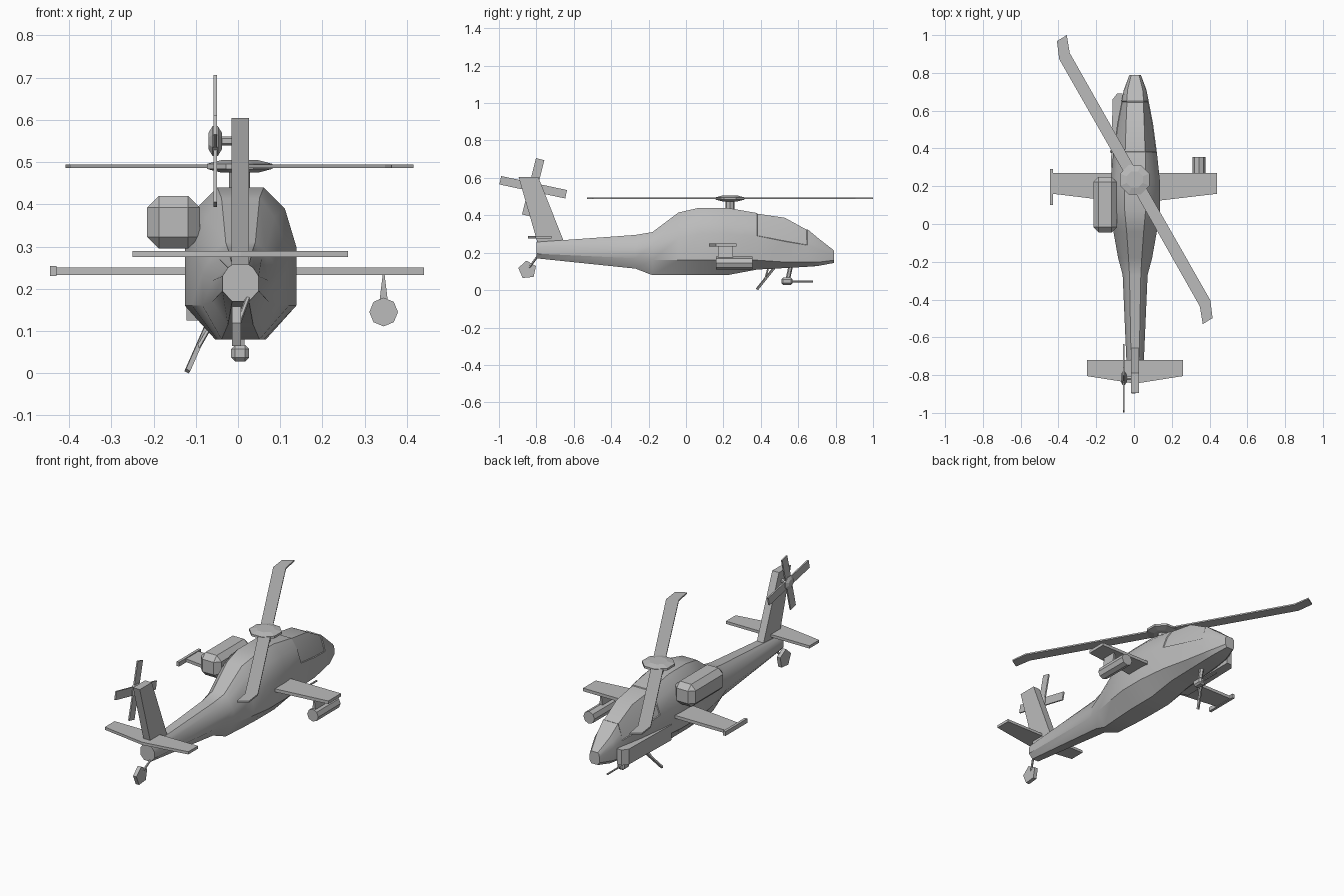
import bpy
import bmesh
from math import cos, sin, pi, radians, atan2
from mathutils import Matrix, Vector

default_cube = bpy.data.objects.get("Cube")
if default_cube:
    bpy.data.objects.remove(default_cube, do_unlink=True)

CENTRE = 0.006  # centre line of the hull

paint = bpy.data.materials.new("plain grey")
paint.use_nodes = True
grey = (0.5, 0.5, 0.5, 1)
paint.diffuse_color = grey
paint.node_tree.nodes["Principled BSDF"].inputs["Base Color"].default_value = grey


def finish(name, bm, smooth=False):
    """Turn a bmesh into a painted object."""
    bmesh.ops.recalc_face_normals(bm, faces=bm.faces)
    mesh = bpy.data.meshes.new(name)
    bm.to_mesh(mesh)
    bm.free()
    mesh.materials.append(paint)
    part = bpy.data.objects.new(name, mesh)
    bpy.context.collection.objects.link(part)
    if smooth:
        bpy.ops.object.select_all(action='DESELECT')
        part.select_set(True)
        bpy.context.view_layer.objects.active = part
        bpy.ops.object.shade_smooth_by_angle(angle=radians(30))
    return part


def loft_rings(rings):
    """Skin a list of equal-length point rings and cap both ends."""
    bm = bmesh.new()
    rows = [[bm.verts.new(point) for point in ring] for ring in rings]
    count = len(rows[0])
    for near, far in zip(rows, rows[1:]):
        for i in range(count):
            j = (i + 1) % count
            bm.faces.new((near[i], near[j], far[j], far[i]))
    bm.faces.new(rows[0])
    bm.faces.new(rows[-1])
    return bm


def prism(name, outline, axis, low, high):
    """Extrude a flat outline along x, y or z."""
    def place(a, b, depth):
        point = [a, b]
        point.insert("xyz".index(axis), depth)
        return point
    return finish(name, loft_rings([[place(a, b, d) for a, b in outline] for d in (low, high)]))


def rod(name, start, end, radius, sides=6, end_radius=None):
    start, end = Vector(start), Vector(end)
    bm = bmesh.new()
    span = end - start
    turn = span.to_track_quat('Z', 'Y').to_matrix().to_4x4()
    bmesh.ops.create_cone(bm, cap_ends=True, segments=sides, radius1=radius,
                          radius2=radius if end_radius is None else end_radius,
                          depth=span.length,
                          matrix=Matrix.Translation((start + end) / 2) @ turn)
    return finish(name, bm)


def box(name, low, high, chamfer=0):
    low, high = Vector(low), Vector(high)
    bm = bmesh.new()
    bmesh.ops.create_cube(bm, size=1)
    bmesh.ops.scale(bm, vec=high - low, verts=bm.verts)
    bmesh.ops.translate(bm, vec=(low + high) / 2, verts=bm.verts)
    if chamfer:
        bmesh.ops.bevel(bm, geom=bm.edges[:], offset=chamfer, segments=1, affect='EDGES')
    return finish(name, bm)


def lens_hub(name, centre, axis, radius, half_height):
    """Eight-sided hub, thinner at its rim."""
    centre, axis = Vector(centre), Vector(axis)
    turn = axis.to_track_quat('Z', 'Y').to_matrix()
    rings = []
    for height, scale in ((-1, 0.55), (-0.4, 1), (0.4, 1), (1, 0.55)):
        rings.append([centre + turn @ Vector((radius * scale * cos((i + 0.5) * pi / 4),
                                              radius * scale * sin((i + 0.5) * pi / 4),
                                              height * half_height)) for i in range(8)])
    return finish(name, loft_rings(rings))


# Hull: y, then heights from keel to roof, then half widths from keel to roof
stations = [
    (-.8, .17, .195, .23, .25, .257, .02, .043, .03, .02),
    (-.27, .115, .17, .22, .27, .295, .03, .066, .05, .03),
    (-.18, .08, .16, .24, .29, .31, .045, .09, .06, .035),
    (-.04, .08, .16, .28, .37, .415, .055, .115, .08, .045),
    (.07, .08, .16, .3, .39, .44, .06, .132, .105, .055),
    (.22, .08, .16, .3, .39, .44, .06, .132, .105, .055),
    (.38, .11, .16, .29, .36, .412, .055, .115, .09, .055),
    (.53, .118, .15, .26, .33, .39, .05, .095, .075, .05),
    (.65, .125, .15, .24, .28, .325, .045, .072, .062, .045),
    (.71, .13, .15, .22, .25, .275, .04, .06, .055, .04),
    (.79, .145, .16, .19, .205, .213, .02, .03, .027, .02)]
hull_rings = []
for y, z0, z1, z2, z3, z4, keel, waist, shoulder, roof in stations:
    half = [(keel, z0), (waist, z1), (waist, z2), (shoulder, z3), (roof, z4)]
    hull_rings.append([(CENTRE + w, y, z) for w, z in half]
                      + [(CENTRE - w, y, z) for w, z in reversed(half)])
hull = loft_rings(hull_rings)

# Canopy: panes set slightly into the upper front of the hull
hull.normal_update()
bmesh.ops.recalc_face_normals(hull, faces=hull.faces)
panes = [f for f in hull.faces
         if .38 < f.calc_center_median().y < .65 and f.calc_center_median().z > .27]
bmesh.ops.inset_region(hull, faces=panes, thickness=.004, depth=-.004)
finish("fuselage", hull, smooth=True)

# Equipment fairing on one cheek
prism("cheek_fairing", [(-.06, .69), (-.09, .69), (-.113, .66), (-.122, .3), (-.06, .25)],
      "z", .125, .21)

# Tail fin and stabiliser
prism("tail_fin", [(-.79, .24), (-.645, .24), (-.79, .605), (-.895, .605)], "x", -.015, .026)
prism("stabiliser", [(-.25, -.72), (.26, -.72), (.26, -.805), (CENTRE, -.845), (-.25, -.805)],
      "z", .275, .29)

# Stub wings with a tip rail
prism("stub_wing", [(-.43, .27), (.44, .27), (.44, .16), (.1, .12), (-.1, .12), (-.43, .16)],
      "z", .233, .25)
box("wing_tip_rail", (-.445, .1, .23), (-.43, .29, .254))

# Store pod under one wing
prism("pod_pylon", [(.343, .236), (.347, .236), (.355, .17), (.335, .17)], "y", .17, .25)
rod("store_pod", (.345, .16, .145), (.345, .355, .145), .034, 8)

# Engine pod on the other side
box("engine_pod", (-.215, -.045, .295), (-.09, .25, .42), .028)

# Main rotor: two cranked blades turned about the mast
mast = Vector((.004, .235))
rod("rotor_mast", (mast.x, mast.y, .43), (mast.x, mast.y, .48), .025, 8)
lens_hub("rotor_hub", (mast.x, mast.y, .49), (0, 0, 1), .084, .015)
blade = [Vector(p) for p in ((-.03, 0), (.03, 0), (-.344, .67), (-.36, .765),
                             (-.412, .733), (-.4, .638))]
blade[0], blade[1] = Vector((-.027, -.015)), Vector((.027, .015))
blade = [blade[1]] + blade[2:] + [blade[0]]
for side, sign in (("rear", -1), ("front", 1)):
    prism("rotor_blade_" + side, [mast + p * sign for p in blade], "z", .486, .494)

# Tail rotor: two crossed blades
ROTOR_Y, ROTOR_Z = -.817, .55
rod("tail_rotor_shaft", (-.05, ROTOR_Y, ROTOR_Z), (0, ROTOR_Y, ROTOR_Z), .011)
lens_hub("tail_rotor_hub", (-.054, ROTOR_Y, ROTOR_Z), (1, 0, 0), .038, .016)
for label, angle, reach in (("long", radians(-12), .18), ("short", radians(76), .155)):
    along = Vector((cos(angle), sin(angle)))
    across = Vector((-along.y, along.x)) * .023
    middle = Vector((ROTOR_Y, ROTOR_Z))
    corners = [middle + along * reach * a + across * b
               for a, b in ((-1, -1), (1, -1), (1, 1), (-1, 1))]
    prism("tail_rotor_blade_" + label, corners, "x", -.058, -.05)

# Tail wheel, five-sided
prism("tail_wheel", [(-.848 + .05 * cos(pi / 2 + i * pi * .4 + .1),
                      .108 + .05 * sin(pi / 2 + i * pi * .4 + .1)) for i in range(5)],
      "x", -.014, .007)
rod("tail_wheel_strut", (.026, -.79, .185), (-.003, -.848, .108), .006)

# Main gear leg
rod("gear_leg", (-.065, .48, .13), (-.12, .38, .005), .008, 4)
rod("gear_brace", (-.06, .44, .12), (-.1, .42, .05), .005, 4)

# Chin gun
box("gun_turret", (-.016, .51, .028), (.026, .57, .067), .009)
rod("gun_mount", (.005, .545, .06), (.005, .56, .13), .012, 6)
rod("gun_barrel", (.005, .56, .047), (.005, .68, .047), .005, 6)
